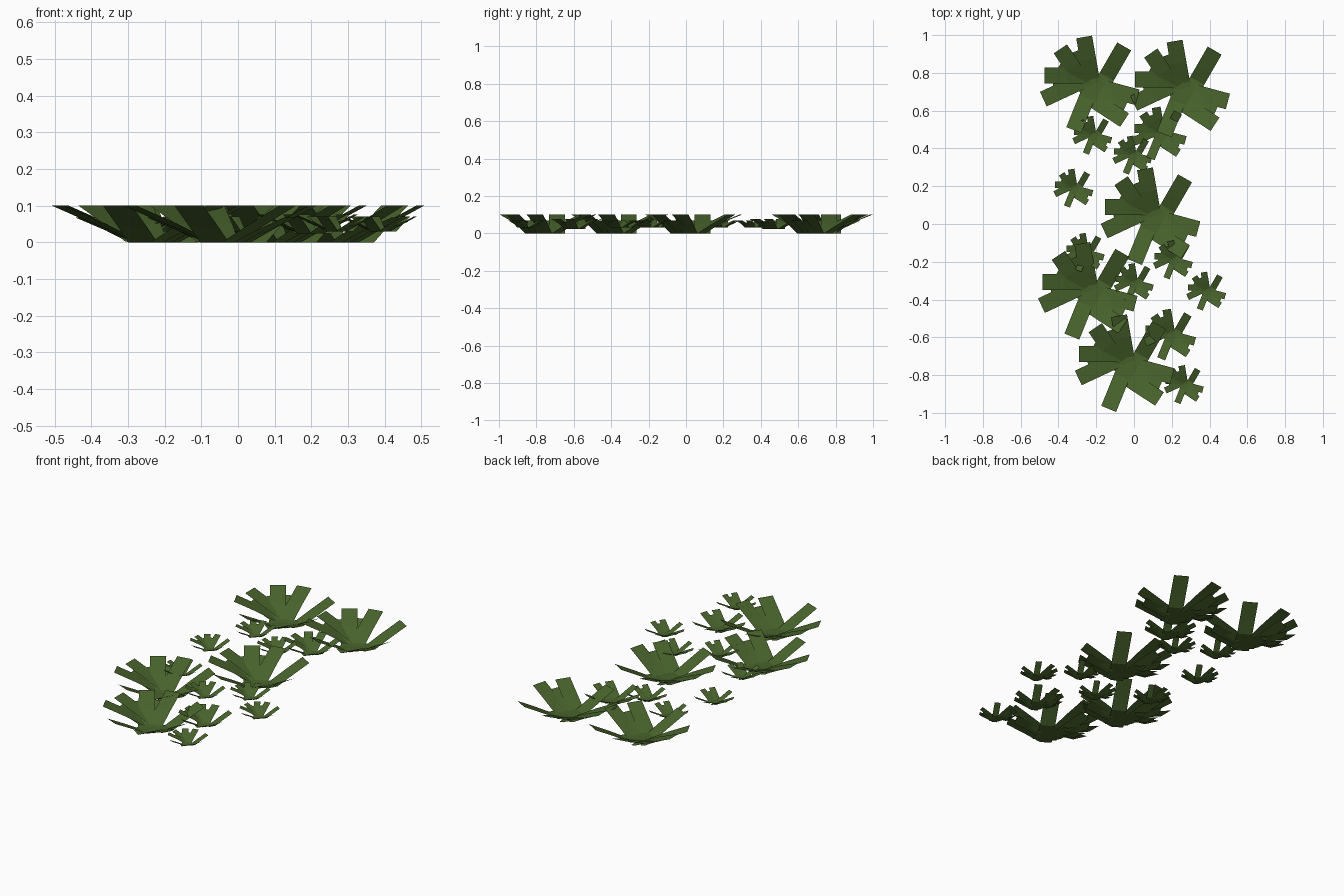
import bpy, bmesh, math
from mathutils import Vector

if "Cube" in bpy.data.objects:
    bpy.data.objects.remove(bpy.data.objects["Cube"])

mat = bpy.data.materials.new("leaf_green")
mat.diffuse_color = (0.065, 0.125, 0.025, 1)
mat.use_nodes = True
mat.node_tree.nodes["Principled BSDF"].inputs["Base Color"].default_value = mat.diffuse_color

WIDTH = 0.085
# leaf side profiles: (distance back from the tip, height)
HIGH = [(0, 0.1), (0.12, 0.052), (0.225, 0.003), (0.25, 0.0)]
LOW = [(0, 0.1), (0.11, 0.042), (0.185, 0.0), (0.25, 0.0)]
UNDER = [(0, 0.068), (0.09, 0.03), (0.15, 0.0), (0.2, 0.0)]
# leaves: tip x, tip y, heading in degrees, profile
LEAVES = [
    (-0.032, 0.250, 100, HIGH), (0.180, 0.200, 60, LOW),
    (0.250, -0.069, -15, LOW), (0.182, -0.190, -33, LOW),
    (-0.087, -0.243, -112, LOW), (-0.248, -0.079, 205, HIGH),
    (-0.243, 0.047, 180, HIGH), (-0.158, 0.187, 124, HIGH),
    # shorter leaves underneath, filling the gaps
    (-0.075, 0.175, 112, UNDER), (-0.165, 0.095, 150, UNDER),
    (-0.195, -0.015, 190, UNDER), (0.19, -0.11, -24, UNDER),
]


def rosette_mesh():
    """One plant: bent ribbon leaves fanning out from a low hub."""
    bm = bmesh.new()
    for tx, ty, deg, profile in LEAVES:
        a = math.radians(deg)
        out = Vector((math.cos(a), math.sin(a), 0))
        side = Vector((-out.y, out.x, 0)) * WIDTH / 2
        prev = None
        for back, z in profile:
            p = Vector((tx, ty, z)) - out * back
            row = (bm.verts.new(p - side), bm.verts.new(p + side))
            if prev:
                bm.faces.new((row[0], prev[0], prev[1], row[1]))
            prev = row
    me = bpy.data.meshes.new("rosette")
    bm.to_mesh(me)
    bm.free()
    me.materials.append(mat)
    return me


mesh = rosette_mesh()


def plant(name, x, y, s):
    # smaller plants are scaled about mid height
    ob = bpy.data.objects.new(name, mesh)
    ob.location = (x, y, 0.05 * (1 - s))
    ob.scale = (s, s, s)
    bpy.context.collection.objects.link(ob)


# large plants
for i, (x, y) in enumerate([(-0.232, 0.740), (0.247, 0.718), (0.090, 0.042),
                            (-0.242, -0.353), (-0.047, -0.736)]):
    plant(f"large_plant_{i + 1}", x, y, 1.0)

# small plants
for i, (x, y, s) in enumerate([
        (-0.32, 0.19, 0.4), (-0.22, 0.47, 0.4), (-0.008, 0.365, 0.4),
        (0.135, 0.48, 0.55), (0.207, -0.19, 0.4), (-0.26, -0.15, 0.4),
        (0.0, -0.31, 0.4), (0.383, -0.355, 0.4), (0.19, -0.585, 0.53),
        (0.265, -0.85, 0.4)]):
    plant(f"small_plant_{i + 1}", x, y, s)
